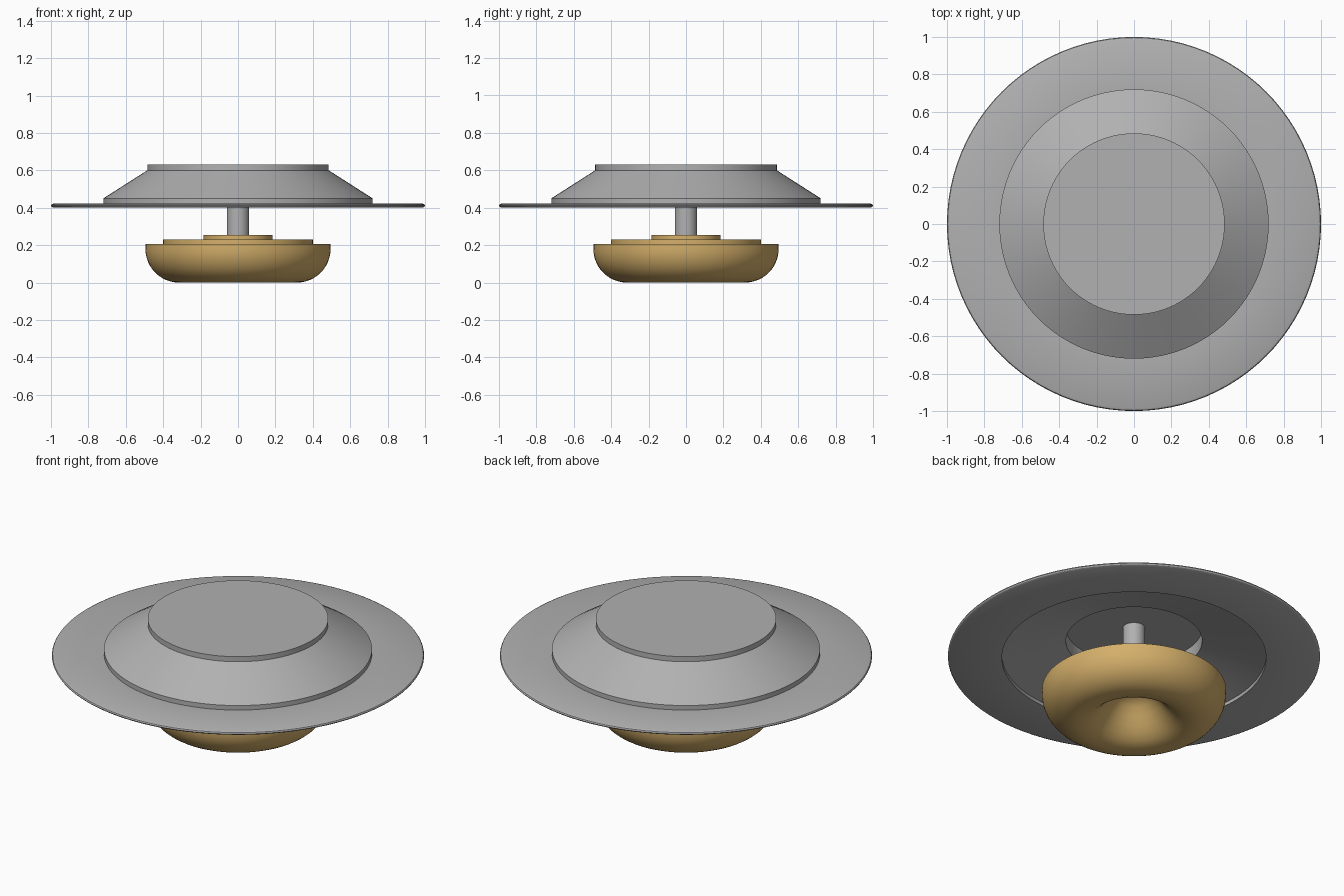
import bpy, bmesh
from math import cos, sin, pi, radians

cube = bpy.data.objects.get("Cube")
if cube:
    bpy.data.objects.remove(cube)

SEGMENTS = 96


def material(name, rgb):
    mat = bpy.data.materials.new(name)
    mat.use_nodes = True
    mat.diffuse_color = (*rgb, 1)
    mat.node_tree.nodes["Principled BSDF"].inputs["Base Color"].default_value = (*rgb, 1)
    return mat


def lathe(name, profile, mat, angle=25):
    """Revolve a closed (radius, z) outline about the z axis."""
    bm = bmesh.new()
    rings = []
    for r, z in profile:
        if r == 0:
            rings.append([bm.verts.new((0, 0, z))] * SEGMENTS)
        else:
            rings.append([bm.verts.new((r * cos(2 * pi * i / SEGMENTS),
                                        r * sin(2 * pi * i / SEGMENTS), z))
                          for i in range(SEGMENTS)])
    for a, b in zip(rings, rings[1:] + rings[:1]):
        if a[0] == a[1] and b[0] == b[1]:
            continue
        for i in range(SEGMENTS):
            j = (i + 1) % SEGMENTS
            corners = list(dict.fromkeys((a[i], a[j], b[j], b[i])))
            bm.faces.new(corners)
    bmesh.ops.recalc_face_normals(bm, faces=bm.faces)
    mesh = bpy.data.meshes.new(name)
    bm.to_mesh(mesh)
    bm.free()
    obj = bpy.data.objects.new(name, mesh)
    bpy.context.collection.objects.link(obj)
    mesh.materials.append(mat)
    bpy.ops.object.select_all(action="DESELECT")
    obj.select_set(True)
    bpy.context.view_layer.objects.active = obj
    bpy.ops.object.shade_smooth_by_angle(angle=radians(angle))
    return obj


grey = material("satin grey", (0.44, 0.44, 0.44))
gold = material("warm gold", (0.66, 0.43, 0.145))

# Wide flange and stepped conical cover, hollow underneath
lathe("flanged_cover", [
    (0, 0.63), (0.485, 0.63), (0.485, 0.60), (0.72, 0.45), (0.72, 0.423),
    (0.985, 0.423), (0.996, 0.418), (1.0, 0.411), (0.996, 0.405), (0.985, 0.40),
    (0.71, 0.40), (0.71, 0.42), (0.366, 0.505), (0.366, 0.585), (0, 0.585),
], grey)

# Stem joining the cover to the knob
lathe("stem", [(0, 0.24), (0.06, 0.24), (0.06, 0.59), (0, 0.59)], grey)

# Rounded knob with a flared hollow in its underside
bowl = [(0.315 + 0.18 * sin(t * pi / 24), 0.18 - 0.18 * cos(t * pi / 24))
        for t in range(13)]
hollow = [(0, 0.2), (0.04, 0.198), (0.08, 0.185), (0.11, 0.16), (0.14, 0.12),
          (0.17, 0.08), (0.2, 0.048), (0.235, 0.02), (0.275, 0.005)]
lathe("knob", hollow + bowl + [(0.495, 0.205), (0, 0.205)], gold, 35)

# Stepped collars on top of the knob
for name, radius, low, high in (("lower_collar", 0.40, 0.203, 0.23),
                                ("upper_collar", 0.185, 0.228, 0.255)):
    lathe(name, [(0, low), (radius, low), (radius, high), (0, high)], gold)
